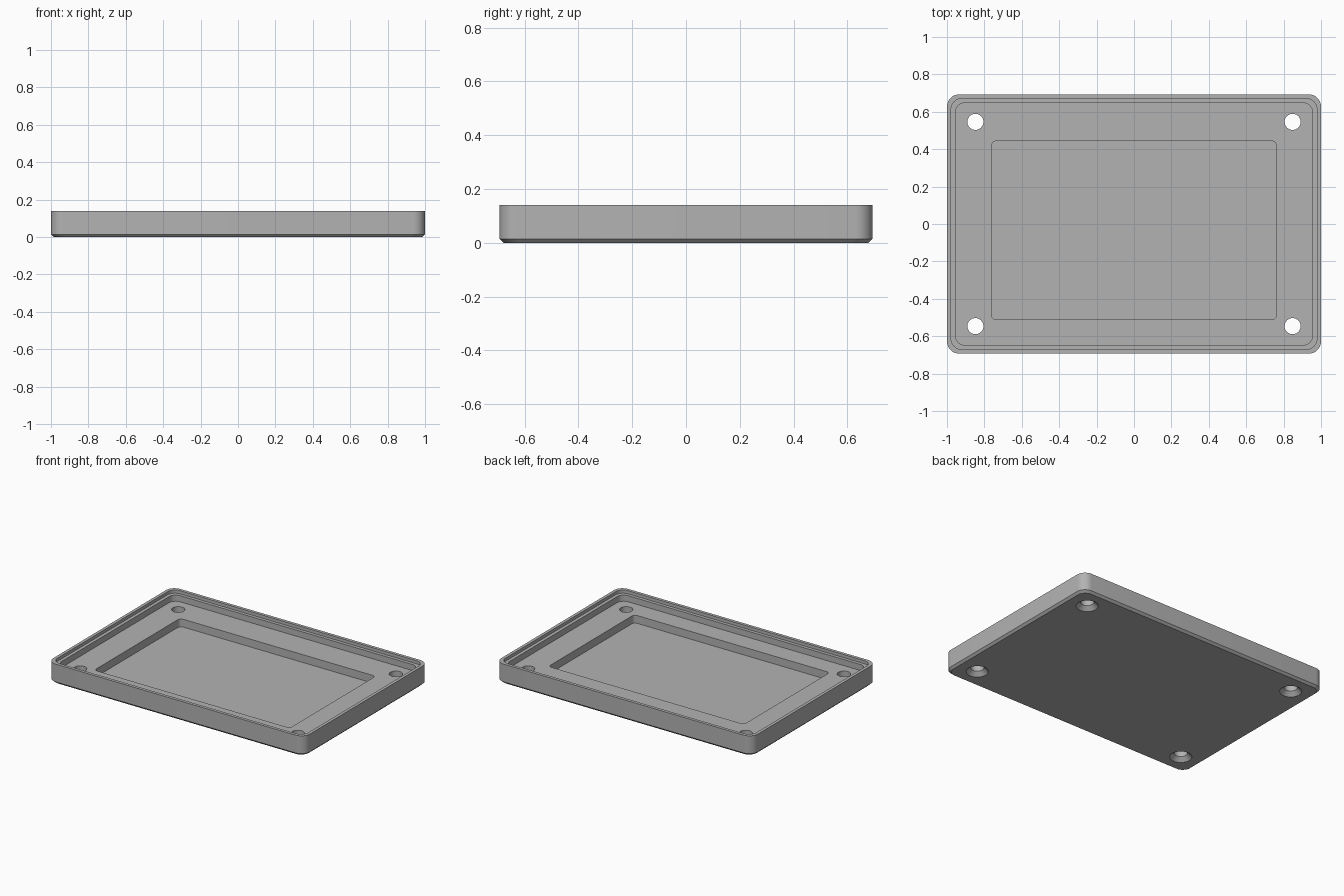
import bpy, bmesh
from math import cos, sin, pi, radians

cube = bpy.data.objects.get("Cube")
if cube:
    bpy.data.objects.remove(cube, do_unlink=True)

HALF_X, HALF_Y, HEIGHT = 1.0, 0.693, 0.14
CORNER, FLOOR, POCKET_FLOOR = 0.065, 0.075, 0.02

bm = bmesh.new()


def ring(points, z):
    """Closed loop of vertices with its edges."""
    verts = [bm.verts.new((x, y, z)) for x, y in points]
    edges = [bm.edges.new((verts[i - 1], verts[i])) for i in range(len(verts))]
    return verts, edges


def rounded_rect(hx, hy, r, cy=0.0, steps=8):
    points = []
    for quarter, (sx, sy) in enumerate([(1, 1), (-1, 1), (-1, -1), (1, -1)]):
        for k in range(steps + 1):
            a = (quarter + k / steps) * pi / 2
            points.append((sx * (hx - r) + r * cos(a),
                           cy + sy * (hy - r) + r * sin(a)))
    return points


def circle(cx, cy, r, sides=32):
    return [(cx + r * cos(2 * pi * i / sides), cy + r * sin(2 * pi * i / sides))
            for i in range(sides)]


def skin(rings):
    """Join successive rings with quads."""
    for (a, _), (b, _) in zip(rings, rings[1:]):
        for i in range(len(a)):
            bm.faces.new((a[i - 1], a[i], b[i], b[i - 1]))


def fill(edges, up):
    bmesh.ops.triangle_fill(bm, use_beauty=True, edges=edges, normal=(0, 0, up))


# Outer wall: bottom chamfer, rim, stepped lip, inner wall
wall_profile = [(0.015, 0), (0, 0.015), (0, HEIGHT), (0.022, HEIGHT),
                (0.022, 0.118), (0.045, 0.118), (0.045, FLOOR)]
walls = [ring(rounded_rect(HALF_X - d, HALF_Y - d, max(CORNER - d * 0.3, 0.05)), z)
         for d, z in wall_profile]
skin(walls)

# Recessed rectangular pocket
pocket_shape = rounded_rect(0.762, 0.477, 0.025, cy=-0.034)
pocket = [ring(pocket_shape, FLOOR), ring(pocket_shape, POCKET_FLOOR)]
skin(pocket)
bm.faces.new(pocket[1][0])

# Four through holes, countersunk from below
bottom_edges = list(walls[0][1])
floor_edges = walls[-1][1] + pocket[0][1]
for sx in (-1, 1):
    for sy in (-1, 1):
        hole = [ring(circle(sx * 0.848, sy * 0.546, r), z)
                for r, z in [(0.071, 0), (0.043, 0.028), (0.043, FLOOR)]]
        skin(hole)
        bottom_edges += hole[0][1]
        floor_edges += hole[-1][1]

# Underside and inner floor, both pierced by the holes
fill(bottom_edges, -1)
fill(floor_edges, 1)
bmesh.ops.recalc_face_normals(bm, faces=bm.faces[:])

mesh = bpy.data.meshes.new("tray")
bm.to_mesh(mesh)
bm.free()
tray = bpy.data.objects.new("tray", mesh)
bpy.context.collection.objects.link(tray)

# Plain grey material
grey = bpy.data.materials.new("light grey")
grey.use_nodes = True
colour = (0.45, 0.45, 0.45, 1)
grey.diffuse_color = colour
grey.node_tree.nodes["Principled BSDF"].inputs["Base Color"].default_value = colour
mesh.materials.append(grey)

# Smooth round corners, crisp edges
for obj in bpy.context.selected_objects:
    obj.select_set(False)
tray.select_set(True)
bpy.context.view_layer.objects.active = tray
bpy.ops.object.shade_smooth_by_angle(angle=radians(30))
